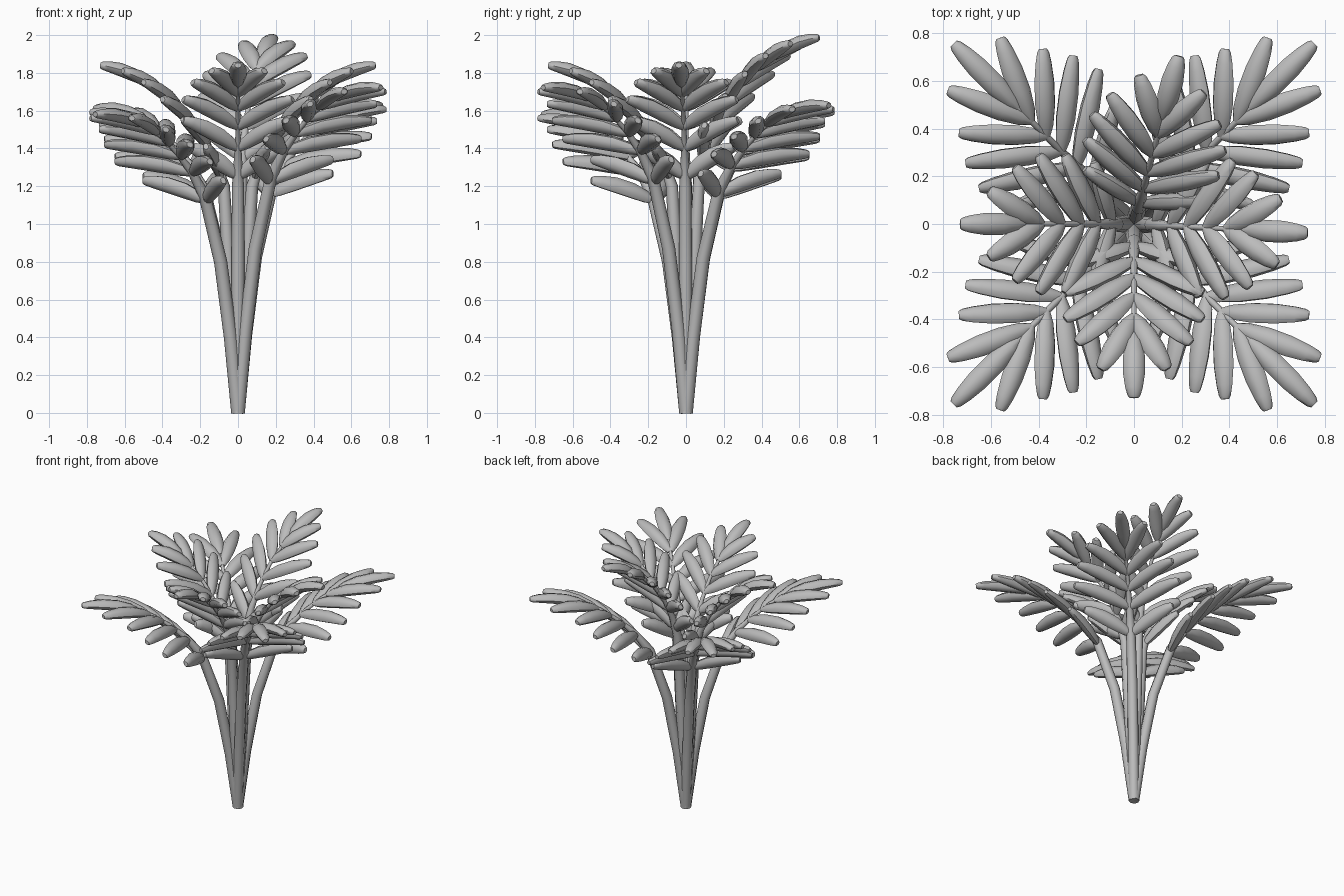
import bpy, bmesh, math
from mathutils import Vector

if "Cube" in bpy.data.objects:
    bpy.data.objects.remove(bpy.data.objects["Cube"])

grey = bpy.data.materials.new("plain_grey")
grey.use_nodes = True
grey.diffuse_color = (0.5, 0.5, 0.5, 1)
grey.node_tree.nodes["Principled BSDF"].inputs["Base Color"].default_value = (0.5, 0.5, 0.5, 1)
UP = Vector((0, 0, 1))


def sweep(bm, points, widths, thicks, across, sides=8):
    """Loft an elliptical section along points; across is the wide direction."""
    rings = []
    for i, p in enumerate(points):
        a, b = points[max(i - 1, 0)], points[min(i + 1, len(points) - 1)]
        tangent = (b - a).normalized()
        u = (across - tangent * across.dot(tangent)).normalized()
        v = tangent.cross(u)
        ring = []
        for k in range(sides):
            q = 2 * math.pi * k / sides
            ring.append(bm.verts.new(p + u * widths[i] * math.cos(q) + v * thicks[i] * math.sin(q)))
        rings.append(ring)
    for r0, r1 in zip(rings, rings[1:]):
        for k in range(sides):
            j = (k + 1) % sides
            bm.faces.new((r0[k], r0[j], r1[j], r1[k]))
    bm.faces.new(rings[0][::-1])
    bm.faces.new(rings[-1])


def finish(name, bm):
    bmesh.ops.recalc_face_normals(bm, faces=bm.faces)
    mesh = bpy.data.meshes.new(name)
    bm.to_mesh(mesh)
    bm.free()
    mesh.materials.append(grey)
    obj = bpy.data.objects.new(name, mesh)
    bpy.context.collection.objects.link(obj)
    bpy.ops.object.select_all(action='DESELECT')
    obj.select_set(True)
    bpy.context.view_layer.objects.active = obj
    bpy.ops.object.shade_smooth_by_angle(angle=math.radians(50))


def locate(path, r):
    """Height and slope direction of a stalk path at radius r."""
    for (r0, z0), (r1, z1) in zip(path, path[1:]):
        if r <= r1:
            break
    z = z0 + (z1 - z0) * (r - r0) / (r1 - r0)
    return z, Vector((r1 - r0, z1 - z0)).normalized()


# Leaflet outline: position along, relative girth
LEAF = [(0, .4), (.12, .75), (.35, 1), (.62, 1), (.84, .8), (.96, .6), (1, .4)]
WIDTH, THICK, BOW = .046, .035, .02


def leaflet(bm, base, tip, normal):
    pts = [base.lerp(tip, t) + UP * BOW * 4 * t * (1 - t) for t, g in LEAF]
    across = normal.cross(tip - base)
    sweep(bm, pts, [WIDTH * g for t, g in LEAF], [THICK * g for t, g in LEAF], across)


def frond(name, angle, path, leaves, lift):
    a = math.radians(angle)
    out = Vector((math.cos(a), math.sin(a), 0))
    side = Vector((-math.sin(a), math.cos(a), 0))
    path = [(r, z * lift) for r, z in path]

    # Tapering stalk running on into the leaf rib
    bm = bmesh.new()
    n = len(path) - 1
    radii = [.036, .036, .035, .032, .022] + [.014 - .0015 * i for i in range(n - 4)]
    sweep(bm, [out * r + UP * z for r, z in path], radii, radii, side)
    finish(name + "_stalk", bm)

    # Paired leaflets and one at the tip
    bm = bmesh.new()
    for r, reach, spread, height in leaves:
        z, slope = locate(path, r)
        normal = (out * slope.x + UP * slope.y).cross(side)
        for s in ((1, -1) if spread else (1,)):
            tip = out * reach + side * s * spread + UP * height * lift
            leaflet(bm, out * r + UP * z, tip, normal)
    finish(name + "_leaflets", bm)


# Leaflets: base radius, then tip reach, sideways spread and height
# Upright fronds on the four sides
INNER = [(0, 0), (.025, .4), (.05, .8), (.075, 1.2), (.12, 1.34), (.19, 1.47),
         (.28, 1.59), (.38, 1.68), (.48, 1.75), (.56, 1.79)]
INNER_LEAVES = [(.09, .17, .26, 1.41), (.15, .29, .29, 1.55), (.22, .4, .29, 1.66),
                (.3, .5, .24, 1.75), (.385, .61, .14, 1.81), (.46, .73, 0, 1.84)]
for name, angle, lift in (("front_frond", -90, 1), ("right_frond", 180, 1),
                          ("left_frond", -3, 1), ("back_frond", 75, 1.08)):
    frond(name, angle, INNER, INNER_LEAVES, lift)

# Spreading fronds on the four diagonals
OUTER = [(0, 0), (.055, .4), (.13, .8), (.25, 1.15), (.35, 1.28), (.46, 1.38),
         (.57, 1.46), (.68, 1.52), (.78, 1.55)]
OUTER_LEAVES = [(.24, .41, .3, 1.23), (.34, .565, .355, 1.33), (.43, .68, .32, 1.42),
                (.52, .79, .25, 1.5), (.61, .95, .155, 1.56), (.69, 1.07, 0, 1.58)]
for name, angle, lift in (("front_left_frond", -45, 1.09), ("front_right_frond", -135, 1),
                          ("back_right_frond", 135, 1.02), ("back_left_frond", 45, 1.03)):
    frond(name, angle, OUTER, OUTER_LEAVES, lift)
